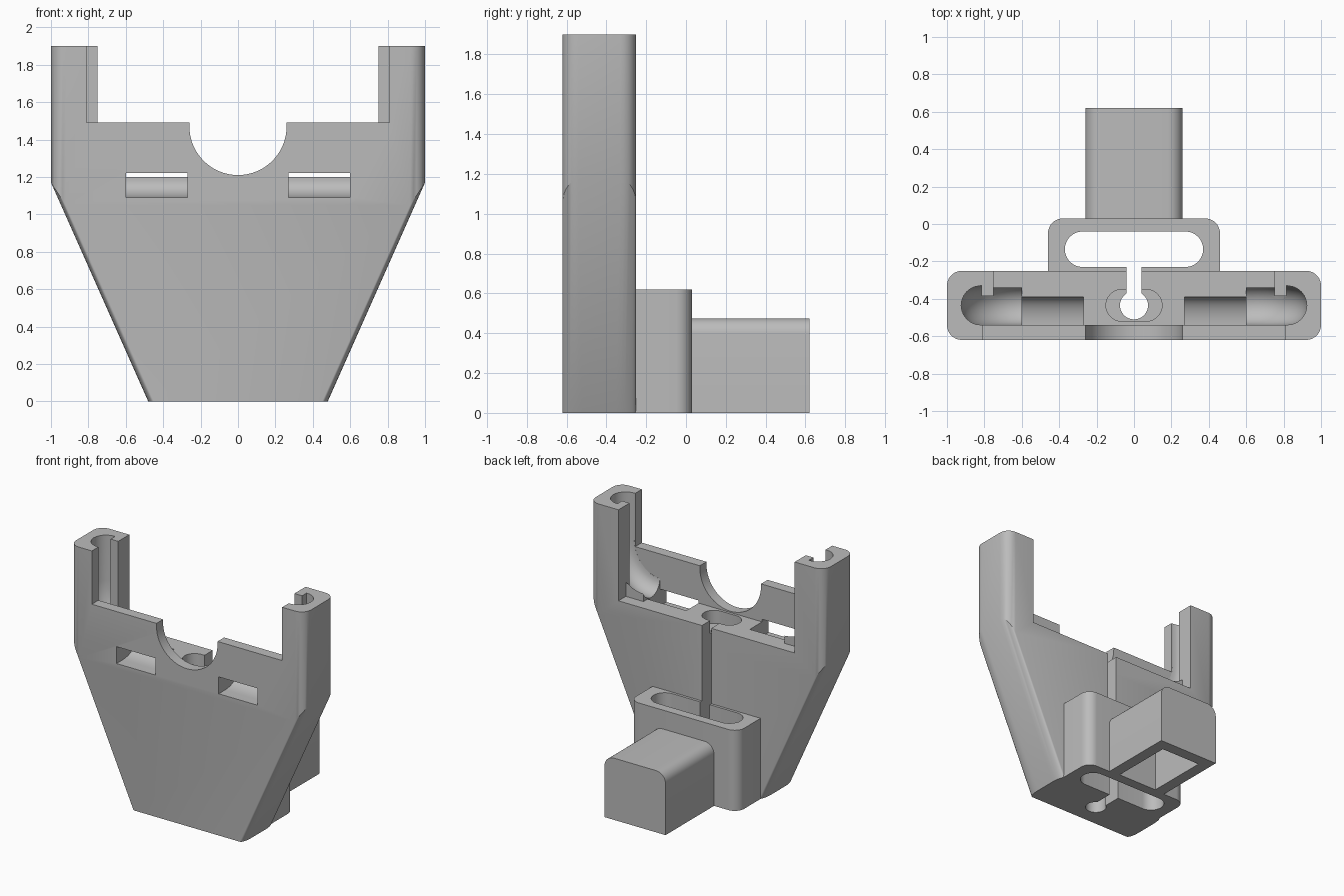
import bpy, bmesh
from math import sin, cos, pi, radians

if "Cube" in bpy.data.objects:
    bpy.data.objects.remove(bpy.data.objects["Cube"])

grey = bpy.data.materials.new("plain grey")
grey.use_nodes = True
color = (0.5, 0.5, 0.5, 1)
grey.diffuse_color = color
grey.node_tree.nodes["Principled BSDF"].inputs["Base Color"].default_value = color


def loft(name, rings):
    """Closed solid through rings that share a point count."""
    bm = bmesh.new()
    rows = [[bm.verts.new(p) for p in ring] for ring in rings]
    n = len(rows[0])
    for low, high in zip(rows, rows[1:]):
        for i in range(n):
            j = (i + 1) % n
            bm.faces.new((low[i], low[j], high[j], high[i]))
    bm.faces.new(rows[0][::-1])
    bm.faces.new(rows[-1])
    bmesh.ops.recalc_face_normals(bm, faces=bm.faces)
    mesh = bpy.data.meshes.new(name)
    bm.to_mesh(mesh)
    bm.free()
    mesh.materials.append(grey)
    obj = bpy.data.objects.new(name, mesh)
    bpy.context.collection.objects.link(obj)
    return obj


def prism(name, profile, axis, lo, hi):
    place = {"x": lambda a, b, c: (c, a, b),
             "y": lambda a, b, c: (a, c, b),
             "z": lambda a, b, c: (a, b, c)}[axis]
    return loft(name, [[place(a, b, c) for a, b in profile] for c in (lo, hi)])


def box(name, x0, x1, y0, y1, z0, z1):
    return prism(name, [(x0, y0), (x1, y0), (x1, y1), (x0, y1)], "z", z0, z1)


def arc(cx, cy, rx, ry, start, end, steps=8):
    angles = [radians(start + (end - start) * i / steps) for i in range(steps + 1)]
    return [(cx + rx * cos(a), cy + ry * sin(a)) for a in angles]


def stadium(cy, half, r):
    return arc(half - r, cy, r, r, -90, 90, 16) + arc(r - half, cy, r, r, 90, 270, 16)


def combine(obj, tools, operation="DIFFERENCE", keep=False):
    bpy.context.view_layer.objects.active = obj
    for tool in tools:
        mod = obj.modifiers.new("cut", "BOOLEAN")
        mod.operation, mod.solver, mod.object = operation, "EXACT", tool
        bpy.ops.object.modifier_apply(modifier=mod.name)
        if not keep:
            bpy.data.objects.remove(tool)


# Body: rounded rectangle narrowing toward the base
FRONT, BACK, MID = -0.62, -0.25, -0.435


def body_ring(hx, rx, ry, z, dip=0):
    points = []
    for q in range(4):
        for i in range(8):
            a = (q + i / 7) * pi / 2
            sx = 1 if q in (0, 3) else -1
            sy = 1 if q < 2 else -1
            points.append((sx * (hx - rx) + rx * cos(a),
                           MID + sy * ((BACK - FRONT) / 2 - ry) + ry * sin(a),
                           z - dip * (1 - abs(cos(a)))))
    return points


body = loft("body", [body_ring(0.48, 0.03, 0.1, 0),
                     body_ring(1, 0.08, 0.08, 1.17, 0.12),
                     body_ring(1, 0.08, 0.08, 1.9)])

# Central pocket with elbow-shaped ends
elbow = arc(0.6, 1.55, 0.22, 0.25, -90, 0)
right_side = [(0.6, 1.2)] + elbow + [(0.82, 2)]
outline = right_side + [(-x, z) for x, z in reversed(right_side)]
cutters = [prism("pocket", outline, "y", -0.54, -0.33)]

# Curved channel in each post
for side in (1, -1):
    path = [(0.5, 1.3)] + elbow + [(0.82, 2)]
    rings = []
    for i, (x, z) in enumerate(path):
        x0, z0 = path[max(i - 1, 0)]
        x1, z1 = path[min(i + 1, len(path) - 1)]
        length = ((x1 - x0) ** 2 + (z1 - z0) ** 2) ** 0.5
        nx, nz = (z1 - z0) / length, (x0 - x1) / length
        rings.append([(side * (x + 0.104 * nx * cos(t)), MID + 0.1045 * sin(t),
                       z + 0.104 * nz * cos(t))
                      for t in [2 * pi * k / 24 for k in range(24)]])
    cutters.append(loft("channel", rings))

# Wall openings and front semicircle
cutters.append(box("back_opening", -0.75, 0.75, -0.34, 0, 1.2, 2))
cutters.append(box("front_opening", -0.81, 0.81, -0.7, -0.53, 1.49, 2))
cutters.append(prism("front_notch", arc(0, 1.47, 0.26, 0.26, 180, 360, 32)
                     + [(0.26, 1.6), (-0.26, 1.6)], "y", -0.7, -0.5))

# Windows with curved floors
floor = [(-0.7, 1.09)] + arc(-0.54, 1.18, 0.15, 0.09, -90, 0) + [(-0.39, 1.22), (-0.7, 1.22)]
for x in (-0.6, 0.27):
    cutters.append(prism("window", floor, "x", x, x + 0.33))

# Recess around the vertical hole
cutters.append(prism("recess", stadium(-0.435, 0.15, 0.085), "z", 1.1, 1.3))
combine(body, cutters)

# Inner lips of the posts
for side in (1, -1):
    x0, x1 = sorted((side * 0.75, side * 0.815))
    combine(body, [box("lip", x0, x1, -0.385, -0.3, 1.17, 1.9)], "UNION")

# Rear loop with a stadium opening
loop = prism("rear_loop", [(-0.46, -0.27), (0.46, -0.27)]
             + arc(0.38, -0.05, 0.08, 0.08, 0, 90)
             + arc(-0.38, -0.05, 0.08, 0.08, 90, 180), "z", 0, 0.62)
combine(loop, [prism("loop_hole", stadium(-0.135, 0.37, 0.095), "z", -1, 1)])

# Keyhole slot through the body and loop
hole = prism("keyhole", arc(0, -0.435, 0.075, 0.075, 122, 418, 32)
             + [(0.04, -0.15), (-0.04, -0.15)], "z", -1, 2)
combine(body, [hole], keep=True)
combine(loop, [hole])

# Rear block, hollow from below
block = prism("rear_block", [(-0.26, 0), (0.26, 0)]
              + arc(0.18, 0.395, 0.08, 0.08, 0, 90)
              + arc(-0.18, 0.395, 0.08, 0.08, 90, 180), "y", 0.02, 0.62)
combine(block, [box("block_hollow", -0.17, 0.17, 0.04, 0.53, -1, 0.39)])

bpy.ops.object.select_all(action="DESELECT")
for part in (body, loop, block):
    part.select_set(True)
bpy.context.view_layer.objects.active = body
bpy.ops.object.shade_smooth_by_angle(angle=radians(30))
